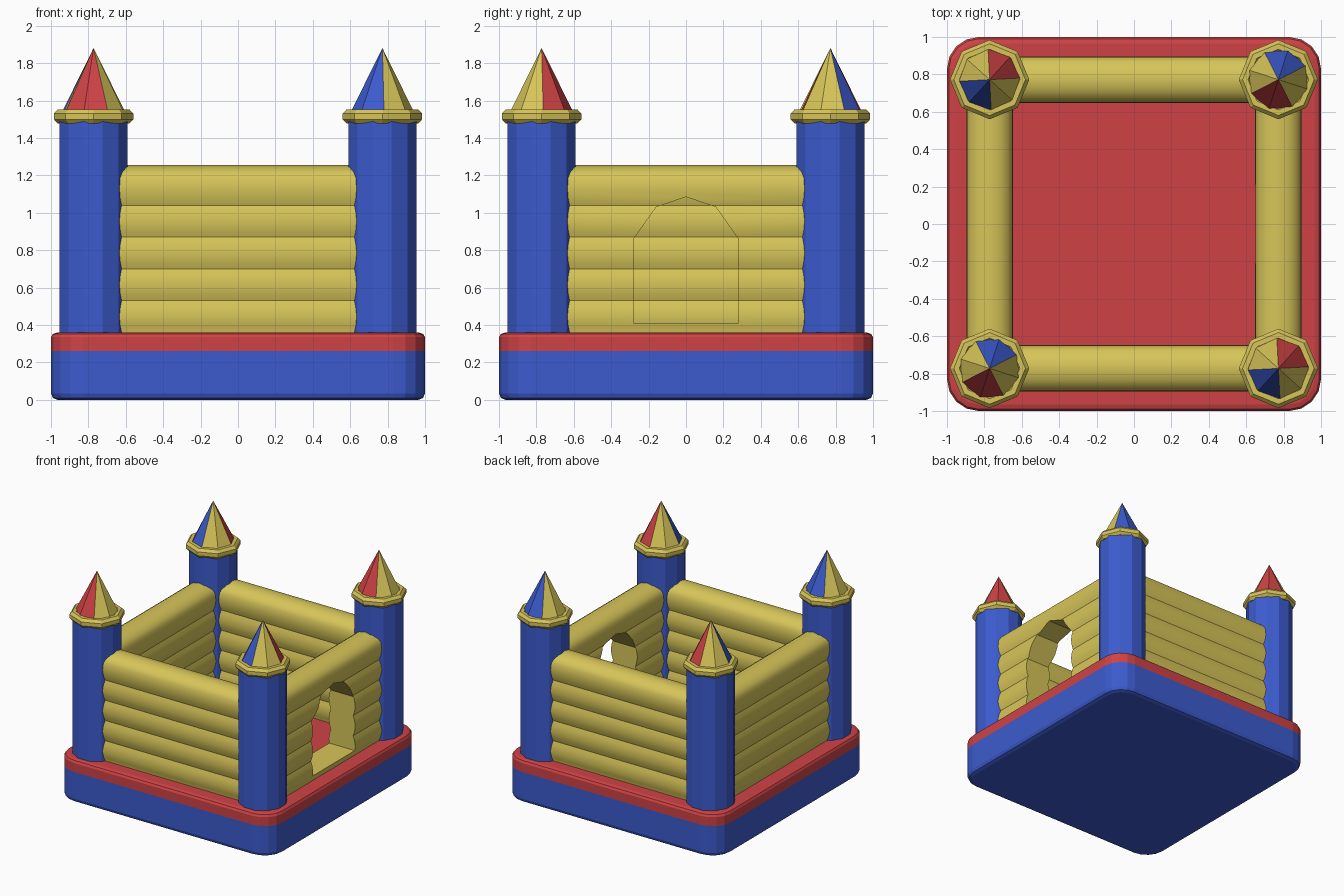
import bpy, bmesh
from math import sin, cos, pi, radians

if "Cube" in bpy.data.objects:
    bpy.data.objects.remove(bpy.data.objects["Cube"])


def material(name, rgb):
    m = bpy.data.materials.new(name)
    m.diffuse_color = (*rgb, 1)
    m.use_nodes = True
    m.node_tree.nodes["Principled BSDF"].inputs["Base Color"].default_value = m.diffuse_color
    return m


BLUE = material("blue", (0.045, 0.105, 0.62))
RED = material("red", (0.62, 0.055, 0.06))
YELLOW = material("yellow", (0.68, 0.56, 0.10))


def loft(name, rings, mats, cap=True, loc=(0, 0, 0)):
    """Skin a list of closed rings, capping both ends."""
    bm = bmesh.new()
    loops = [[bm.verts.new(p) for p in r] for r in rings]
    n = len(loops[0])
    for a, b in zip(loops, loops[1:]):
        for i in range(n):
            j = (i + 1) % n
            bm.faces.new((a[i], a[j], b[j], b[i]))
    if cap:
        bm.faces.new(loops[0][::-1])
        bm.faces.new(loops[-1])
    bmesh.ops.recalc_face_normals(bm, faces=bm.faces)
    me = bpy.data.meshes.new(name)
    bm.to_mesh(me)
    bm.free()
    for m in mats:
        me.materials.append(m)
    ob = bpy.data.objects.new(name, me)
    ob.location = loc
    bpy.context.collection.objects.link(ob)
    return ob


def rounded_square(inset, z, radius=0.17, seg=4):
    c = 1 - radius
    pts = []
    for k, (sx, sy) in enumerate([(1, 1), (-1, 1), (-1, -1), (1, -1)]):
        for i in range(seg + 1):
            a = (k + i / seg) * pi / 2
            pts.append((sx * c + (radius - inset) * cos(a),
                        sy * c + (radius - inset) * sin(a), z))
    return pts


def circle(r, z, n, start=0.0):
    return [(r * cos(start + 2 * pi * i / n), r * sin(start + 2 * pi * i / n), z)
            for i in range(n)]


def smooth(ob, angle):
    bpy.ops.object.select_all(action='DESELECT')
    ob.select_set(True)
    bpy.context.view_layer.objects.active = ob
    bpy.ops.object.shade_smooth_by_angle(angle=radians(angle))


# Base cushion and red floor
loft("base", [rounded_square(i, z) for i, z in
              [(0.035, 0), (0.01, 0.01), (0, 0.035), (0, 0.26)]], [BLUE])
loft("floor", [rounded_square(i, z) for i, z in
               [(0, 0.26), (0, 0.335), (0.01, 0.352), (0.035, 0.36)]], [RED])

# Ribbed wall cross-section: half profile of (offset, height), then mirrored
half = [(0.105, 0.34)]
PITCH, Z0 = 0.17, 0.36
for k in range(4):
    for t in (0, 0.2, 0.5, 0.8):
        half.append((0.104 + 0.02 * sin(pi * t), Z0 + PITCH * (k + t)))
top = Z0 + 4 * PITCH
half += [(0.104, top), (0.116, top + 0.034), (0.123, top + 0.085),
         (0.118, 1.185), (0.10, 1.215), (0.06, 1.243), (0, 1.256)]
profile = half + [(-y, z) for y, z in half[-2::-1]]


def wall(name, angle):
    ob = loft(name, [[(x, -0.772 + y, z) for y, z in profile]
                     for x in (-0.70, 0.70)], [YELLOW])
    ob.rotation_euler.z = angle
    return ob


walls = [wall(n + "_wall", k * pi / 2)
         for k, n in enumerate(("front", "right", "back", "left"))]

# Arched doorway through the right wall
arch = [(-0.28, 0.41), (0.28, 0.41), (0.28, 0.86), (0.16, 1.03),
        (0, 1.085), (-0.16, 1.03), (-0.28, 0.86)]
cutter = loft("door_cutter", [[(x, y, z) for y, z in arch] for x in (0.5, 1.1)], [YELLOW])
cutter.hide_render = True
mod = walls[1].modifiers.new("door", 'BOOLEAN')
mod.operation = 'DIFFERENCE'
mod.solver = 'EXACT'
mod.object = cutter
bpy.context.view_layer.objects.active = walls[1]
bpy.ops.object.modifier_apply(modifier="door")
bpy.data.objects.remove(cutter)
for w in walls:
    smooth(w, 35)

# Corner towers with collar ring and striped cone roof
T = 0.772
for sx, sy, label in [(-1, -1, "front_left"), (1, -1, "front_right"),
                      (1, 1, "back_right"), (-1, 1, "back_left")]:
    loc = (sx * T, sy * T, 0)
    loft("tower_" + label, [circle(0.188, z, 12, pi / 12) for z in (0.34, 1.52)],
         [BLUE], loc=loc)

    # Collar: low-poly ring, closed back on itself
    section = [(0.177 + 0.038 * cos(a), 1.515 + 0.041 * sin(a))
               for a in [2 * pi * (i + 0.5) / 8 for i in range(9)]]
    ring = loft("collar_" + label, [circle(r, z, 8) for r, z in section],
                [YELLOW], cap=False, loc=loc)
    bm = bmesh.new()
    bm.from_mesh(ring.data)
    bmesh.ops.remove_doubles(bm, verts=bm.verts, dist=1e-5)
    bm.to_mesh(ring.data)
    bm.free()

    # Roof: pairs of faces in blue, yellow, red, yellow
    same = sx == sy
    start = radians(27 if same else 183)
    cone = loft("roof_" + label, [circle(0.171, 1.535, 8, start),
                                  circle(0.0005, 1.88, 8, start)],
                [BLUE, YELLOW, RED], loc=loc)
    for i in range(8):
        cone.data.polygons[i].material_index = (0, 0, 1, 1, 2, 2, 1, 1)[i]
